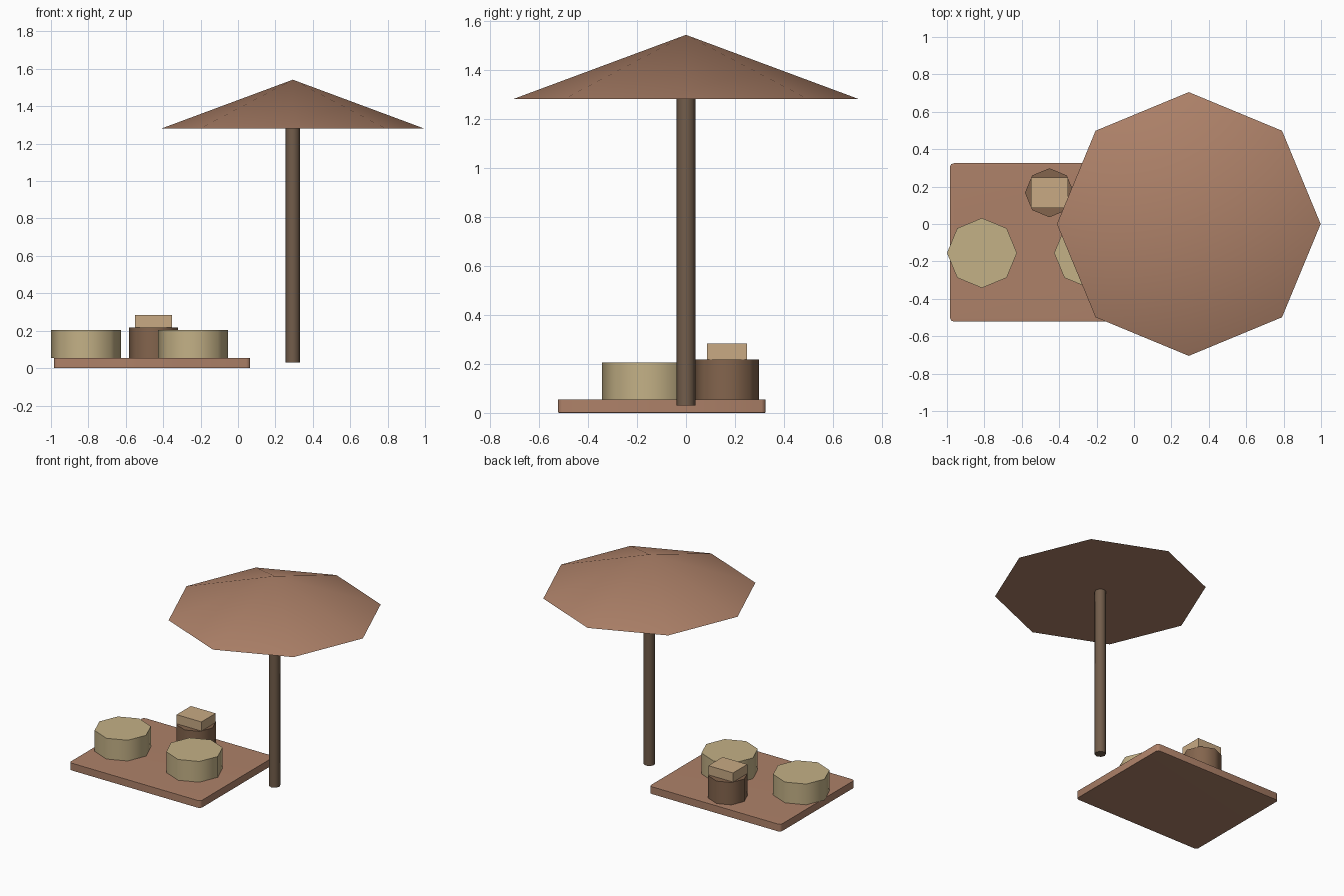
import bpy, bmesh, math
from mathutils import Matrix

if "Cube" in bpy.data.objects:
    bpy.data.objects.remove(bpy.data.objects["Cube"])


def material(name, rgb):
    m = bpy.data.materials.new(name)
    m.diffuse_color = (*rgb, 1)
    m.use_nodes = True
    m.node_tree.nodes["Principled BSDF"].inputs["Base Color"].default_value = m.diffuse_color
    return m


terracotta = material("terracotta", (0.42, 0.22, 0.14))
straw = material("straw", (0.55, 0.44, 0.24))
dark_wood = material("dark_wood", (0.23, 0.13, 0.075))
pale_wood = material("pale_wood", (0.58, 0.40, 0.23))
pole_wood = material("pole_wood", (0.17, 0.11, 0.07))


def finish(name, bm, mat):
    bmesh.ops.recalc_face_normals(bm, faces=bm.faces)
    me = bpy.data.meshes.new(name)
    bm.to_mesh(me)
    bm.free()
    me.materials.append(mat)
    ob = bpy.data.objects.new(name, me)
    bpy.context.collection.objects.link(ob)
    bpy.ops.object.select_all(action='DESELECT')
    ob.select_set(True)
    bpy.context.view_layer.objects.active = ob
    bpy.ops.object.shade_smooth_by_angle(angle=math.radians(50))
    return ob


def drum(name, x, y, z0, z1, r0, r1, mat, sides=8):
    # Capped cylinder or cone with a corner on the x axis
    bm = bmesh.new()
    bmesh.ops.create_cone(bm, cap_ends=True, segments=sides, radius1=r0,
                          radius2=r1, depth=z1 - z0)
    corner = max(bm.verts, key=lambda v: v.co.xy.length)
    turn = -math.atan2(corner.co.y, corner.co.x)
    bmesh.ops.rotate(bm, verts=bm.verts, matrix=Matrix.Rotation(turn, 3, 'Z'))
    bmesh.ops.translate(bm, verts=bm.verts, vec=(x, y, (z0 + z1) / 2))
    return finish(name, bm, mat)


def box(name, lo, hi, mat, bevel=0):
    # Bevel the unit cube first so the rounding scales with each side
    bm = bmesh.new()
    bmesh.ops.create_cube(bm, size=1)
    if bevel:
        bmesh.ops.bevel(bm, geom=bm.edges[:], offset=bevel, segments=2,
                        profile=0.5, affect='EDGES')
    bmesh.ops.scale(bm, verts=bm.verts, vec=[b - a for a, b in zip(lo, hi)])
    bmesh.ops.translate(bm, verts=bm.verts,
                        vec=[(a + b) / 2 for a, b in zip(lo, hi)])
    return finish(name, bm, mat)


# Ground mat
box("mat", (-0.983, -0.522, 0), (0.065, 0.325, 0.055), terracotta, 0.02)

# Two seat cushions
for side, x in (("left", -0.813), ("right", -0.24)):
    drum("cushion_" + side, x, -0.155, 0.053, 0.205, 0.187, 0.187, straw)

# Side stool with a small box on top
drum("stool", -0.452, 0.167, 0.053, 0.217, 0.131, 0.131, dark_wood)
box("small_box", (-0.55, 0.085, 0.217), (-0.352, 0.248, 0.283), pale_wood)

# Parasol
drum("parasol_pole", 0.293, 0, 0.03, 1.29, 0.038, 0.038, pole_wood)
drum("parasol_canopy", 0.293, 0, 1.28, 1.542, 0.705, 0, terracotta)
